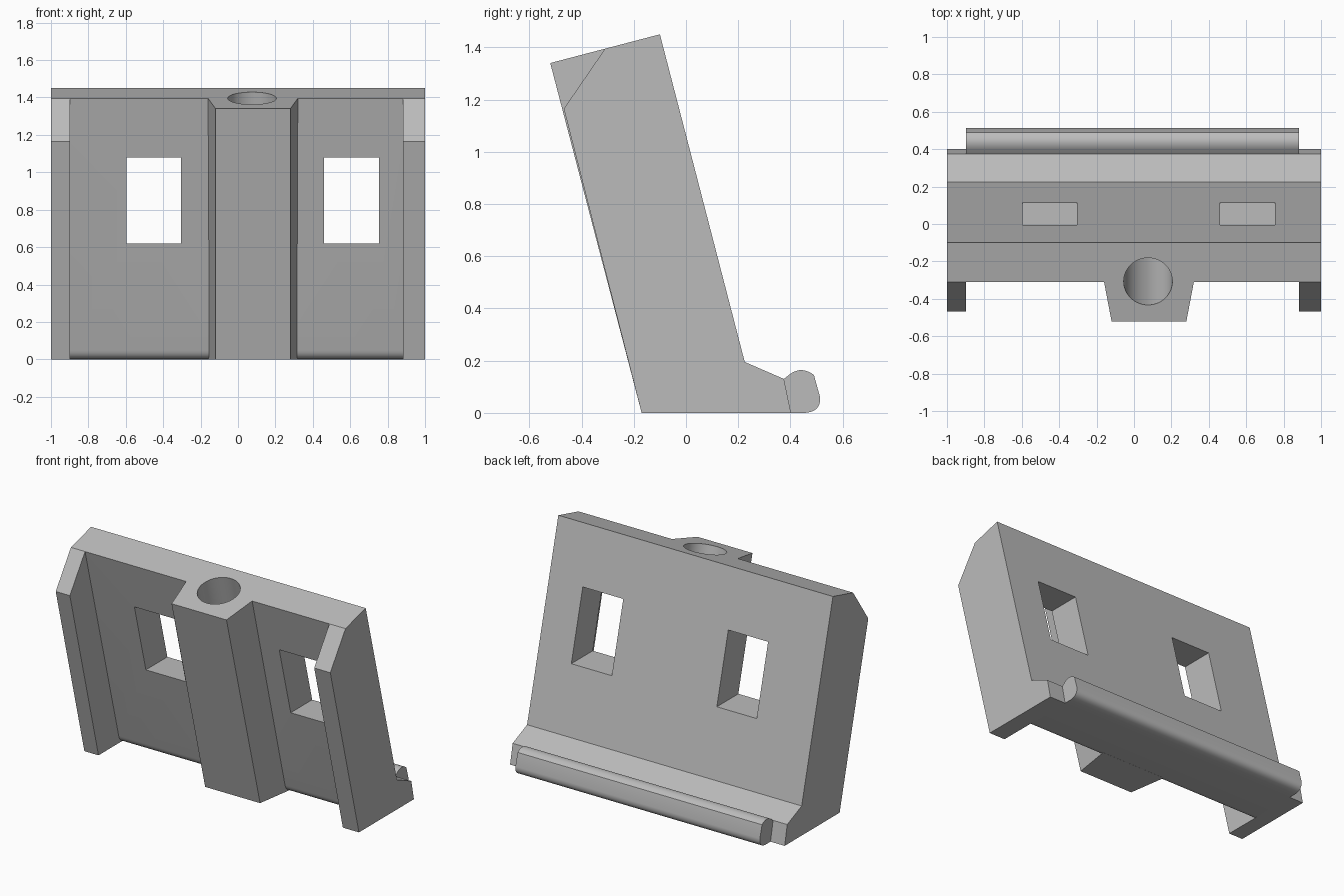
import bpy, bmesh, math
from mathutils import Vector

cube = bpy.data.objects.get("Cube")
if cube:
    bpy.data.objects.remove(cube, do_unlink=True)

grey = bpy.data.materials.new("plain grey")
grey.use_nodes = True
COLOUR = (0.5, 0.5, 0.5, 1)
grey.diffuse_color = COLOUR
grey.node_tree.nodes["Principled BSDF"].inputs["Base Color"].default_value = COLOUR


def loft(name, ring_a, ring_b):
    """Closed solid between two rings with the same number of points."""
    bm = bmesh.new()
    a = [bm.verts.new(p) for p in ring_a]
    b = [bm.verts.new(p) for p in ring_b]
    bm.faces.new(a)
    bm.faces.new(b)
    for i in range(len(a)):
        j = (i + 1) % len(a)
        bm.faces.new((a[i], a[j], b[j], b[i]))
    bmesh.ops.recalc_face_normals(bm, faces=bm.faces)
    mesh = bpy.data.meshes.new(name)
    bm.to_mesh(mesh)
    bm.free()
    mesh.materials.append(grey)
    obj = bpy.data.objects.new(name, mesh)
    bpy.context.collection.objects.link(obj)
    return obj


def prism(name, profile, x0, x1):
    """Extrude a (y, z) profile along x."""
    return loft(name, [(x0, y, z) for y, z in profile], [(x1, y, z) for y, z in profile])


def select(obj):
    bpy.ops.object.select_all(action='DESELECT')
    obj.select_set(True)
    bpy.context.view_layer.objects.active = obj


def cut(obj, cutter):
    mod = obj.modifiers.new("cut", 'BOOLEAN')
    mod.operation = 'DIFFERENCE'
    mod.solver = 'EXACT'
    mod.object = cutter
    select(obj)
    bpy.ops.object.modifier_apply(modifier=mod.name)


def arc(start, corner, end, steps=8):
    """Rounded corner between two points."""
    s, c, e = Vector(start), Vector(corner), Vector(end)
    pts = []
    for i in range(steps + 1):
        t = i / steps
        pts.append(tuple(s * (1 - t) ** 2 + c * 2 * t * (1 - t) + e * t * t))
    return pts


LEFT, RIGHT = 0.883, -0.897          # inner faces of the side walls
back = [(-0.10, 1.45), (0.225, 0.195), (0.375, 0.13), (0.402, 0)]

# Leaning panel with a rounded lower front edge and a foot ledge
panel = prism("leaning_panel",
              [(-0.31, 1.395)] + back + arc((0.10, 0), (0.052, 0), (0.04, 0.048)),
              RIGHT, LEFT)

# Side walls with a chamfered upper front corner
wall = [(-0.17, 0), (-0.468, 1.165), (-0.31, 1.395)] + back
walls = [prism("right_side_wall", wall, -1, RIGHT),
         prism("left_side_wall", wall, LEFT, 1)]

# Tapered socket column in front of the panel
def column_ring(front_y, front_z, back_y, back_z):
    return [(-0.12, front_y, front_z), (0.28, front_y, front_z),
            (0.32, back_y, back_z), (-0.16, back_y, back_z)]

column = loft("socket_column", column_ring(-0.17, 0, 0.09, 0),
              column_ring(-0.52, 1.34, -0.31, 1.395))

# Rounded bead along the back of the foot
bead = prism("foot_bead",
             [(0.402, 0), (0.375, 0.13)]
             + arc((0.40, 0.15), (0.445, 0.18), (0.49, 0.145))
             + arc((0.513, 0.062), (0.52, 0.005), (0.455, 0)),
             RIGHT, LEFT)

# Window openings
for x0, x1 in ((-0.595, -0.305), (0.46, 0.755)):
    box = prism("window_cutter", [(-1, 0.62), (1, 0.62), (1, 1.08), (-1, 1.08)], x0, x1)
    cut(panel, box)
    bpy.data.objects.remove(box, do_unlink=True)

# Deep round socket running down the column
lean = math.radians(14.5)
axis = Vector((0, -math.sin(lean), math.cos(lean)))
mouth = Vector((0.075, -0.307, 1.395))
bpy.ops.mesh.primitive_cylinder_add(vertices=64, radius=0.13, depth=1.3,
                                    location=mouth - axis * 0.55, rotation=(lean, 0, 0))
drill = bpy.context.object
drill.hide_render = True
drill.data.materials.append(grey)
for part in (panel, column):
    cut(part, drill)
bpy.data.objects.remove(drill, do_unlink=True)

# Smooth the curved areas, keep hard edges
for part in [panel, column, bead] + walls:
    select(part)
    bpy.ops.object.shade_smooth_by_angle(angle=math.radians(30))
